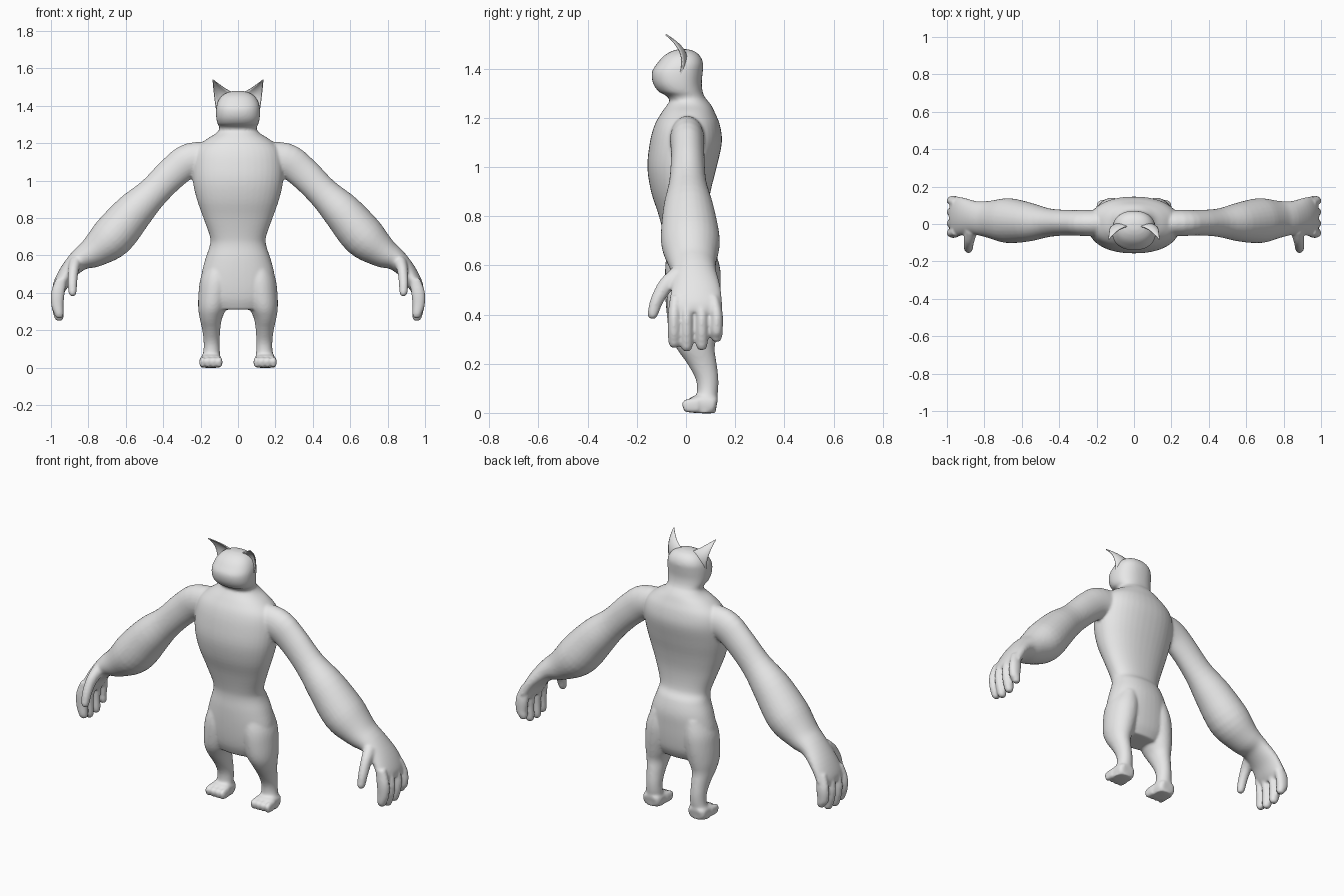
import bpy, bmesh
from math import cos, sin, pi
from mathutils import Vector

cube = bpy.data.objects.get("Cube")
if cube:
    bpy.data.objects.remove(cube, do_unlink=True)

mat = bpy.data.materials.new("clay grey")
mat.use_nodes = True
GREY = (0.8, 0.8, 0.8, 1)
mat.diffuse_color = GREY
mat.node_tree.nodes["Principled BSDF"].inputs["Base Color"].default_value = GREY


def catmull(rows, steps=4):
    """Smoothly interpolate a list of equal-length rows."""
    out = []
    for i in range(len(rows) - 1):
        p0, p1, p2, p3 = (rows[max(0, min(len(rows) - 1, i + k))] for k in (-1, 0, 1, 2))
        for s in range(steps):
            t = s / steps
            out.append([b + 0.5 * t * (c - a + t * (2 * a - 5 * b + 4 * c - d + t * (3 * (b - c) + d - a)))
                        for a, b, c, d in zip(p0, p1, p2, p3)])
    return out + [list(rows[-1])]


def tube(bm, rows, side=1, ref=(0, 1, 0), level=False, power=2.0, n=28):
    """Loft rings (x, y, z, width, depth); side=-1 mirrors in x."""
    rows = catmull(rows)
    centres = [Vector(r[:3]) for r in rows]
    rings = []
    for i, (c, r) in enumerate(zip(centres, rows)):
        t = (centres[min(i + 1, len(rows) - 1)] - centres[max(i - 1, 0)]).normalized()
        if level:
            t = Vector((0, 0, -1))
        b = Vector(ref)
        b = (b - b.dot(t) * t).normalized()
        a = b.cross(t)
        ring = []
        for k in range(n):
            u, v = cos(2 * pi * k / n), sin(2 * pi * k / n)
            u = abs(u) ** (2 / power) * (1 if u > 0 else -1)
            v = abs(v) ** (2 / power) * (1 if v > 0 else -1)
            p = c + a * u * r[3] + b * v * r[4]
            ring.append(bm.verts.new((p.x * side, p.y, p.z)))
        rings.append(ring)
    faces = [bm.faces.new(rings[0]), bm.faces.new(rings[-1])]
    for lo, hi in zip(rings, rings[1:]):
        for k in range(n):
            m = (k + 1) % n
            faces.append(bm.faces.new((lo[k], lo[m], hi[m], hi[k])))
    bmesh.ops.recalc_face_normals(bm, faces=faces)


def column(bm, rows, power):
    """Upright loft from (height, half width, front y, back y)."""
    tube(bm, [(0, (f + b) / 2, z, w, (b - f) / 2) for z, w, f, b in rows],
         level=True, power=power, n=40)


def finish(bm, name):
    mesh = bpy.data.meshes.new(name)
    bm.to_mesh(mesh)
    bm.free()
    mesh.materials.append(mat)
    for p in mesh.polygons:
        p.use_smooth = True
    ob = bpy.data.objects.new(name, mesh)
    bpy.context.collection.objects.link(ob)
    return ob


bm = bmesh.new()

# Torso and pelvis
column(bm, [(.31, .14, -.05, .1), (.36, .185, -.07, .125), (.42, .2, -.08, .135),
            (.5, .195, -.085, .14), (.58, .175, -.085, .14), (.65, .152, -.08, .12),
            (.7, .15, -.085, .09), (.8, .185, -.11, .085), (.9, .22, -.142, .1),
            (1, .242, -.157, .125), (1.1, .245, -.147, .146), (1.17, .225, -.128, .138),
            (1.22, .17, -.1, .118), (1.255, .115, -.075, .1), (1.29, .09, -.05, .07)], 2.2)

# Head with a blunt muzzle
column(bm, [(1.24, .1, -.05, .08), (1.285, .1, -.075, .075), (1.305, .11, -.11, .068),
            (1.34, .117, -.134, .064), (1.385, .117, -.139, .068), (1.42, .109, -.118, .07),
            (1.45, .09, -.092, .058), (1.47, .06, -.06, .035), (1.479, .025, -.03, .005)], 2.3)

for s in (1, -1):
    # Arm down to the palm
    tube(bm, [(.1, .005, 1.12, .085, .07), (.25, .005, 1.11, .092, .07),
              (.345, .007, 1.045, .087, .068), (.455, .007, .935, .085, .076),
              (.56, .01, .83, .105, .103), (.672, .018, .7, .115, .12),
              (.77, .025, .62, .086, .1), (.845, .032, .577, .06, .09),
              (.91, .04, .51, .046, .1), (.95, .04, .44, .04, .108),
              (.96, .04, .405, .03, .1)], s)
    # Four fingers
    for y, tip in ((-.048, .265), (.003, .25), (.064, .255), (.124, .288)):
        tube(bm, [(.945, y * .9, .47, .03, .022), (.963, y, .4, .037, .026),
                  (.966, y, .34, .034, .026), (.958, y, tip + .03, .027, .025),
                  (.954, y, tip + .008, .021, .019), (.953, y, tip, .01, .01)], s, n=16)
    # Thumb
    tube(bm, [(.87, -.03, .56, .035, .04), (.88, -.08, .52, .029, .033),
              (.885, -.117, .46, .026, .027), (.885, -.133, .41, .023, .023),
              (.884, -.137, .39, .018, .018), (.884, -.138, .382, .009, .009)], s, n=16)
    # Leg
    tube(bm, [(.105, .035, .56, .06, .09), (.115, .032, .48, .085, .108),
              (.125, .03, .4, .086, .108), (.137, .03, .32, .076, .097),
              (.145, .04, .26, .059, .077), (.143, .065, .2, .048, .06),
              (.141, .085, .14, .043, .047), (.141, .088, .09, .044, .043),
              (.145, .08, .05, .05, .045), (.145, .075, 0, .054, .047)], s, level=True)
    # Foot and toes
    tube(bm, [(.145, .125, .032, .035, .028), (.145, .11, .034, .053, .036),
              (.145, .06, .036, .056, .038), (.145, .025, .032, .059, .032)],
         s, ref=(0, 0, 1), power=3)
    for x in (.1, .13, .16, .19):
        tube(bm, [(x, .05, .03, .016, .03), (x, .01, .029, .0165, .029),
                  (x, -.005, .025, .015, .024), (x, -.013, .023, .009, .015)],
             s, ref=(0, 0, 1), power=2.5, n=16)

# Fuse all the limbs into one skin
body = finish(bm, "body")
remesh = body.modifiers.new("fuse", 'REMESH')
remesh.mode = 'VOXEL'
remesh.voxel_size = 0.007
remesh.use_smooth_shade = True
soften = body.modifiers.new("soften", 'SMOOTH')
soften.factor = 0.5
soften.iterations = 8


def bezier(a, b, c, t):
    a, b, c = Vector(a), Vector(b), Vector(c)
    return a * (1 - t) ** 2 + b * 2 * t * (1 - t) + c * t * t


# Thin pointed ears, cupped forward
for s, name in ((1, "left_ear"), (-1, "right_ear")):
    bm = bmesh.new()
    tip = (.135, -.085, 1.54)
    rows = []
    for i in range(13):
        t = min(i / 12, .985)
        inner = bezier((.01, -.015, 1.46), (.065, 0, 1.485), tip, t)
        outer = bezier((.112, -.035, 1.35), (.128, .02, 1.46), tip, t)
        row = []
        for j in range(9):
            v = j / 8
            p = inner.lerp(outer, v) + Vector((0, .1 * v * (1 - v) * (1 - t), 0))
            row.append(bm.verts.new((p.x * s, p.y, p.z)))
        rows.append(row)
    for lo, hi in zip(rows, rows[1:]):
        for j in range(8):
            bm.faces.new((lo[j], lo[j + 1], hi[j + 1], hi[j]))
    bmesh.ops.recalc_face_normals(bm, faces=bm.faces[:])
    ear = finish(bm, name)
    solid = ear.modifiers.new("thickness", 'SOLIDIFY')
    solid.thickness = 0.006
    solid.offset = 0
